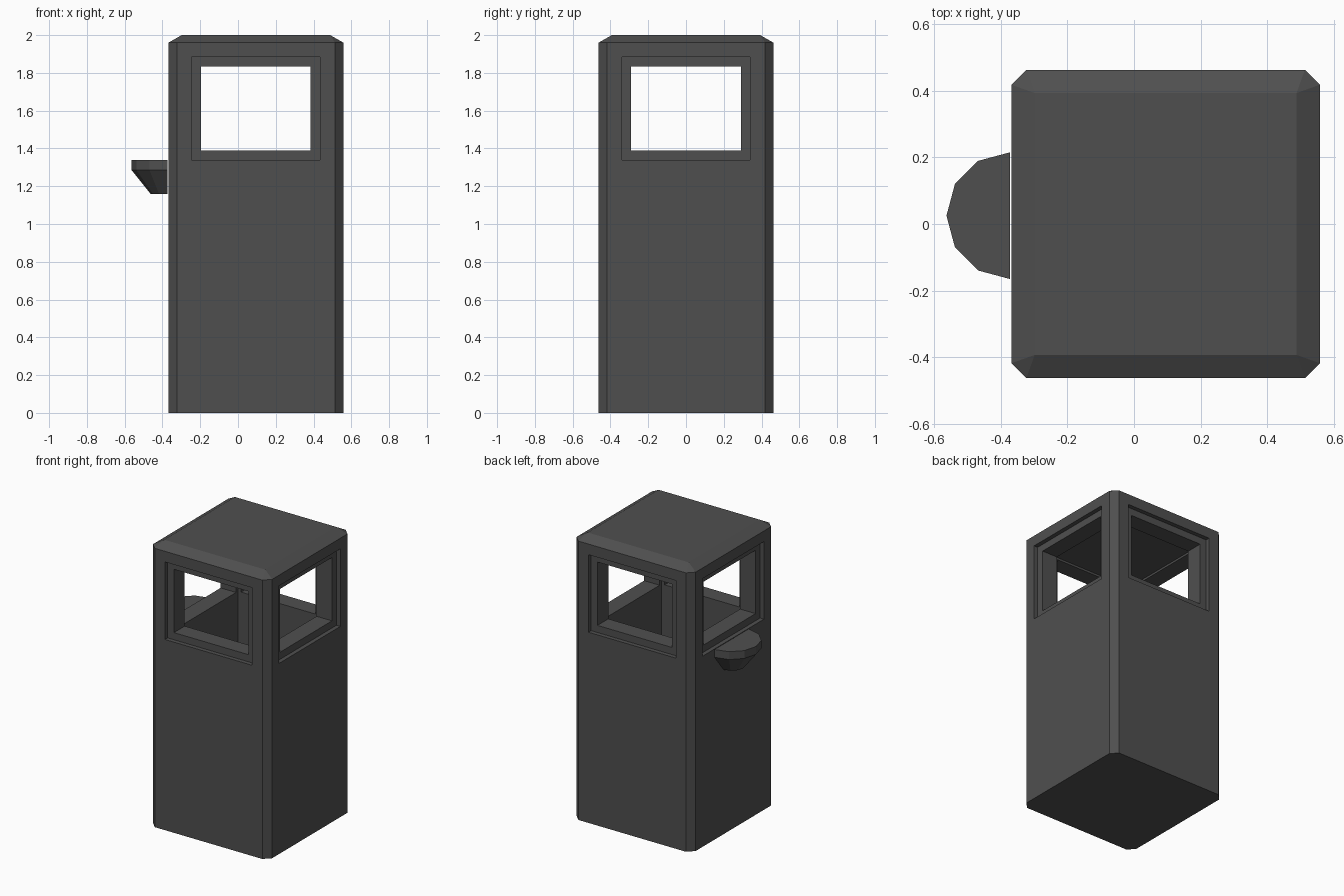
import bpy, bmesh, math
from mathutils import Matrix, Vector

if "Cube" in bpy.data.objects:
    bpy.data.objects.remove(bpy.data.objects["Cube"])

CX, HALF, CH = 0.095, 0.463, 0.045   # body centre x, half width, corner chamfer

grey = bpy.data.materials.new("dark grey metal")
grey.diffuse_color = (0.078, 0.078, 0.078, 1)
grey.use_nodes = True
grey.node_tree.nodes["Principled BSDF"].inputs["Base Color"].default_value = grey.diffuse_color


def finish(bm, name):
    mesh = bpy.data.meshes.new(name)
    bm.to_mesh(mesh)
    bm.free()
    mesh.materials.append(grey)
    ob = bpy.data.objects.new(name, mesh)
    bpy.context.collection.objects.link(ob)
    return ob


def hull(points, name):
    bm = bmesh.new()
    for p in points:
        bm.verts.new(p)
    bmesh.ops.convex_hull(bm, input=bm.verts[:])
    bmesh.ops.dissolve_limit(bm, angle_limit=0.01, verts=bm.verts[:], edges=bm.edges[:])
    bmesh.ops.recalc_face_normals(bm, faces=bm.faces[:])
    return bm if name is None else finish(bm, name)


def cut_box(body, centre, size):
    # subtract a box, then remove the cutter
    bm = bmesh.new()
    bmesh.ops.create_cube(bm, size=1, matrix=Matrix.Translation(centre) @ Matrix.Diagonal((*size, 1)))
    cutter = finish(bm, "cutter")
    cutter.hide_render = True
    mod = body.modifiers.new("cut", 'BOOLEAN')
    mod.operation, mod.solver, mod.object = 'DIFFERENCE', 'EXACT', cutter
    dg = bpy.context.evaluated_depsgraph_get()
    new = bpy.data.meshes.new_from_object(body.evaluated_get(dg))
    body.modifiers.clear()
    body.data = new
    bpy.data.objects.remove(cutter)


# bin body: chamfered column with a bevelled lid
pts = []
for sx in (-1, 1):
    for sy in (-1, 1):
        for z in (0, 1.96):
            pts.append((CX + sx * HALF, sy * (HALF - CH), z))
            pts.append((CX + sx * (HALF - CH), sy * HALF, z))
        pts.append((CX + sx * (HALF - 0.07), sy * (HALF - 0.07), 2.0))
body = hull(pts, "bin_body")

# hollow inside
inner = 2 * (HALF - 0.15)
cut_box(body, (CX, 0, 1.0), (inner, inner, 1.7))

# shallow window recess on each side
zc = 1.6125
for k in range(4):
    d = Vector((round(math.cos(k * math.pi / 2)), round(math.sin(k * math.pi / 2)), 0))
    size = (0.06, 0.68, 0.545) if d.x else (0.68, 0.06, 0.545)
    cut_box(body, Vector((CX, 0, zc)) + d * HALF, size)

# openings through both pairs of sides
cut_box(body, (CX, 0, zc), (1.2, 0.58, 0.445))
cut_box(body, (CX, 0, zc), (0.58, 1.2, 0.445))

# half-round ash tray beside the left wall
tray = []
for z, r in ((1.16, 0.09), (1.285, 0.19), (1.34, 0.19)):
    for i in range(7):
        a = math.pi / 2 + i * math.pi / 6
        tray.append((-0.373 + r * math.cos(a), 0.025 + r * math.sin(a), z))
bm = hull(tray, None)
bm.normal_update()
for f in bm.faces:
    if f.normal.z > 0.9:      # inside of the tray is seen from its back
        f.normal_flip()
        break
finish(bm, "ash_tray")
